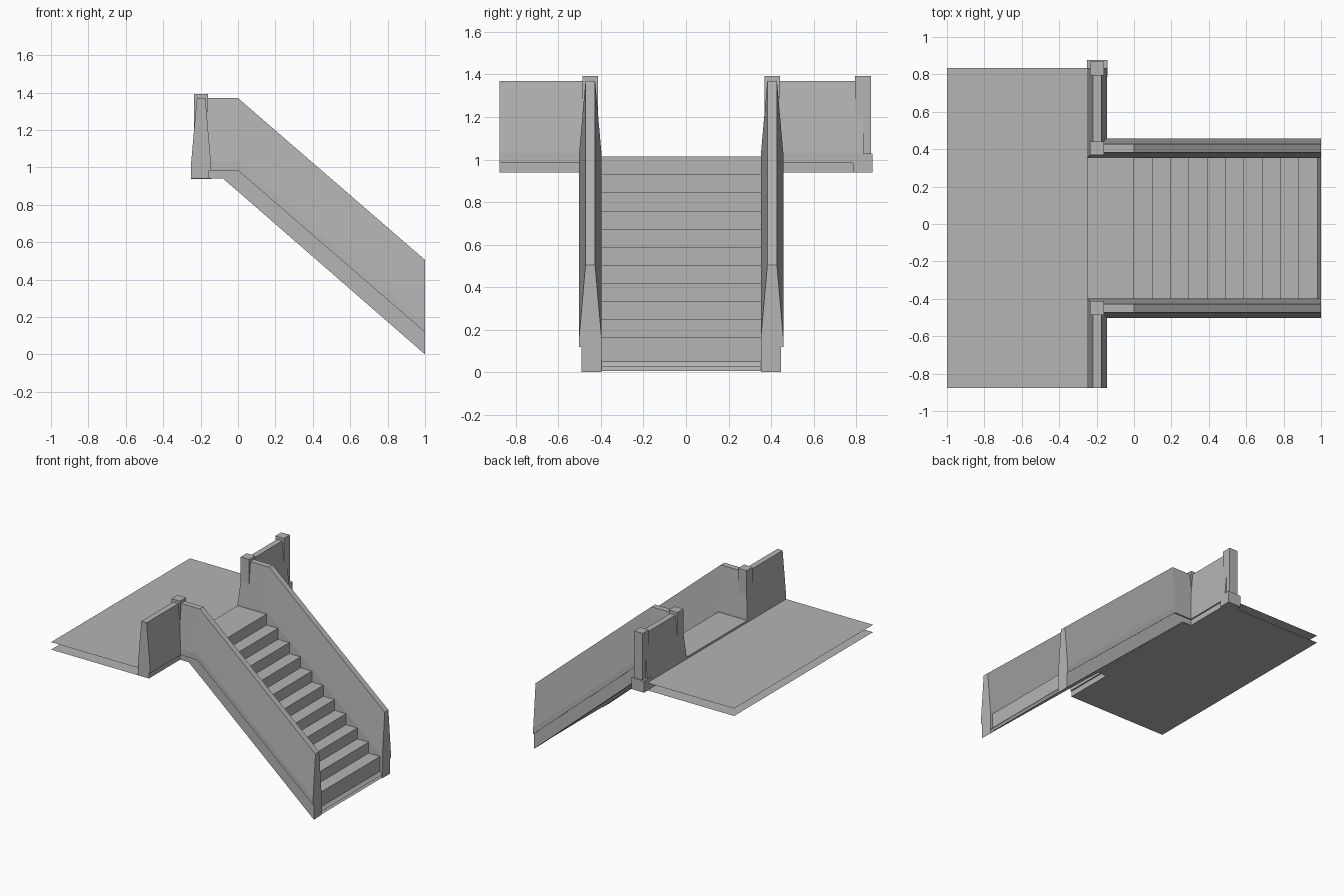
import bpy, bmesh

if "Cube" in bpy.data.objects:
    bpy.data.objects.remove(bpy.data.objects["Cube"])

CY = -0.0225      # symmetry line of the stair
INNER = 0.375     # half width between the walls
XW = -0.25        # platform-side face of the wing walls
Y0, Y1 = CY - INNER, CY + INNER
YF, YB = -.878, .835   # platform ends

# Mid grey stone
STONE = bpy.data.materials.new("stone")
STONE.diffuse_color = (.46, .46, .46, 1)
STONE.use_nodes = True
STONE.node_tree.nodes["Principled BSDF"].inputs["Base Color"].default_value = STONE.diffuse_color


def make(name, verts, faces, fix=False):
    me = bpy.data.meshes.new(name)
    me.from_pydata(verts, [], faces)
    me.materials.append(STONE)
    if fix:
        bm = bmesh.new()
        bm.from_mesh(me)
        bmesh.ops.recalc_face_normals(bm, faces=bm.faces)
        bm.to_mesh(me)
        bm.free()
    ob = bpy.data.objects.new(name, me)
    bpy.context.collection.objects.link(ob)
    return ob


def box(name, x, y, z):
    v = [(a, b, c) for a in x for b in y for c in z]
    f = [(0, 1, 3, 2), (4, 6, 7, 5), (0, 4, 5, 1), (2, 3, 7, 6), (0, 2, 6, 4), (1, 5, 7, 3)]
    return make(name, v, f, True)


def strip(name, profile, y0, y1):
    # open sheet: an x-z profile extended along y, facing up when x increases
    n = len(profile)
    v = [(x, y0, z) for x, z in profile] + [(x, y1, z) for x, z in profile]
    return make(name, v, [(i, i + 1, n + i + 1, n + i) for i in range(n - 1)])


def section(zt, zs, zl, zb):
    # tapered parapet over a slightly inset band: (outward offset, z)
    return [(0, zb), (0, zs), (.03, zt), (.075, zt),
            (.105, zs), (.105, zl), (.095, zl), (.095, zb)]


def wall(name, side, y_end):
    level = section(1.37, 1.03, .983, .94)
    rings = [[(XW + o, y_end, z) for o, z in level],
             [(XW + o, CY + side * (INNER + o), z) for o, z in level]]
    for x, sec in ((-.08, level),
                   (0, section(1.37, 1.03, .983, .871)),
                   (1, section(.505, .165, .118, 0))):
        rings.append([(x, CY + side * (INNER + o), z) for o, z in sec])
    n = len(level)
    faces = [(r * n + i, r * n + (i + 1) % n, (r + 1) * n + (i + 1) % n, (r + 1) * n + i)
             for r in range(len(rings) - 1) for i in range(n)]
    faces += [tuple(range(n)), tuple(range((len(rings) - 1) * n, len(rings) * n))]
    make(name, [p for r in rings for p in r], faces, True)


# Parapet walls: wing, corner and sloping flight in one sweep
wall("left_wall", -1, YF)
wall("right_wall", 1, YB)

# Posts at the corners and at the far wing end
px = XW + .0525
for name, y in (("corner_post_left", CY - INNER - .0525),
                ("corner_post_right", CY + INNER + .0525),
                ("end_post", .832)):
    box(name, (px - .037, px + .037), (y - .037, y + .037), (.99, 1.393))
box("end_post_base", (px - .055, px + .055), (.786, .878), (.938, 1.028))

# Landing and steps
steps = [(XW, .998), (XW, 1.014)]
for i in range(11):
    x, z = i * .098, 1.014 - i * .0849
    steps += [(x, z), (x, z - .0849 if i < 10 else .05)]
steps.append((1, .027))
strip("steps", steps, Y0, Y1)

# Underside of flight and landing
strip("stair_underside", [(1, .005), (-.08, .94), (XW, .94)], Y0, Y1)

# Platform: open upper and lower sheets
strip("platform_top", [(-1, .998), (XW, .998)], YF, YB)
strip("platform_underside", [(XW, .94), (-1, .94)], YF, YB)
